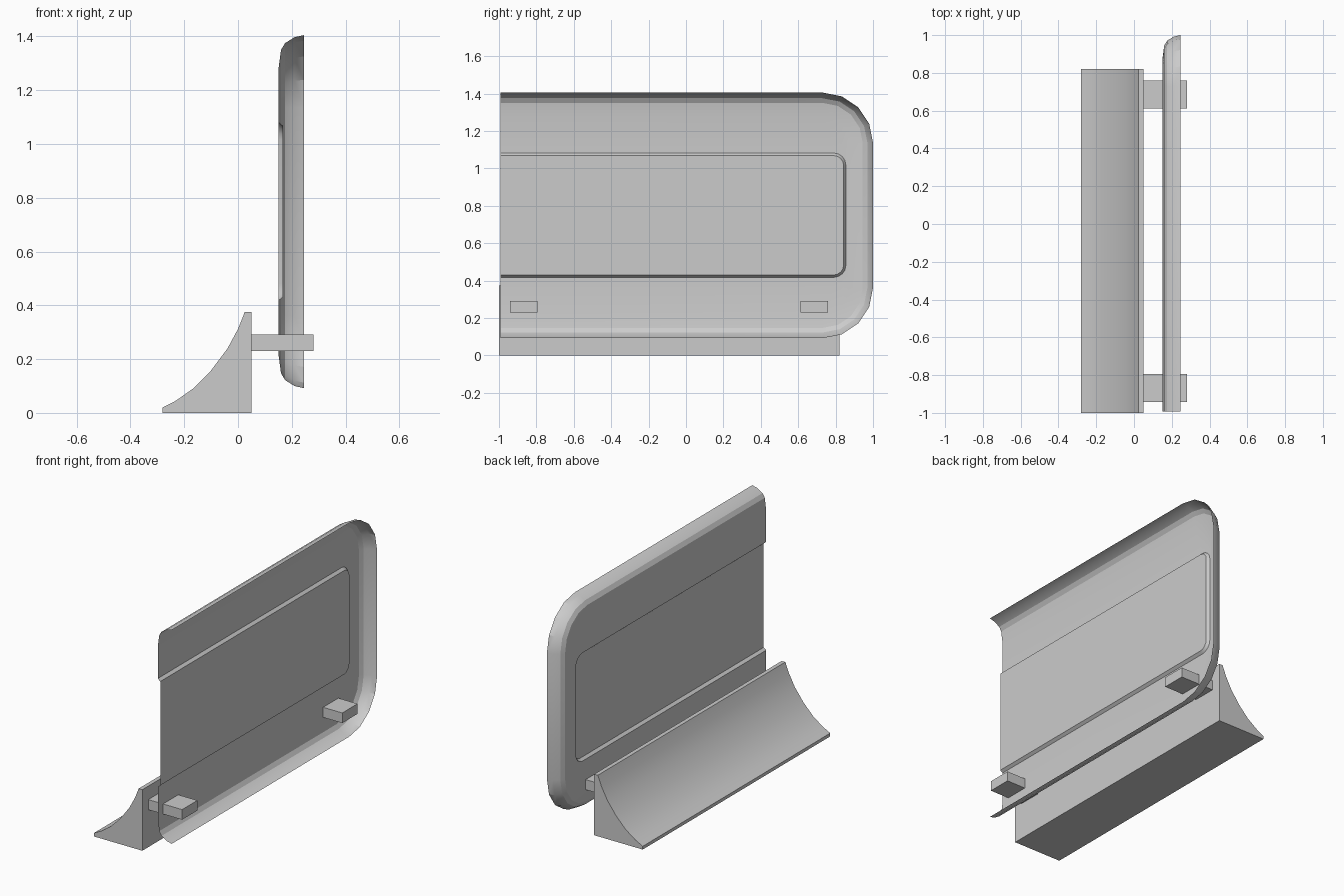
import bpy, bmesh, math

cube = bpy.data.objects.get("Cube")
if cube:
    bpy.data.objects.remove(cube, do_unlink=True)

grey = bpy.data.materials.new("light_grey")
GREY = (0.6, 0.6, 0.6, 1)
grey.diffuse_color = GREY
grey.use_nodes = True
grey.node_tree.nodes["Principled BSDF"].inputs["Base Color"].default_value = GREY


def finish(name, bm, angle):
    """Turn a bmesh into a named, shaded object."""
    mesh = bpy.data.meshes.new(name)
    bm.to_mesh(mesh)
    bm.free()
    mesh.materials.append(grey)
    obj = bpy.data.objects.new(name, mesh)
    bpy.context.collection.objects.link(obj)
    bpy.ops.object.select_all(action="DESELECT")
    obj.select_set(True)
    bpy.context.view_layer.objects.active = obj
    bpy.ops.object.shade_smooth_by_angle(angle=math.radians(angle))
    return obj


def prism(name, profile, y0, y1, angle=30):
    """Extrude an (x, z) profile along y."""
    bm = bmesh.new()
    face = bm.faces.new([bm.verts.new((x, y0, z)) for x, z in profile])
    out = bmesh.ops.extrude_face_region(bm, geom=[face])
    verts = [v for v in out["geom"] if isinstance(v, bmesh.types.BMVert)]
    bmesh.ops.translate(bm, verts=verts, vec=(0, y1 - y0, 0))
    bmesh.ops.recalc_face_normals(bm, faces=bm.faces)
    return finish(name, bm, angle)


def u_loop(bm, x, y0, y1, z0, z1, r, steps=4):
    """Open outline with two rounded corners at the back end."""
    pts = [(y0, z0)]
    for cz, start in ((z0 + r, -90), (z1 - r, 0)):
        for i in range(steps + 1):
            a = math.radians(start + 90 * i / steps)
            pts.append((y1 - r + r * math.cos(a), cz + r * math.sin(a)))
    pts.append((y0, z1))
    return [bm.verts.new((x, y, z)) for y, z in pts]


# Curved foot
prism("curved_foot", [
    (0.05, 0), (0.05, 0.375), (0.025, 0.375), (0, 0.312), (-0.04, 0.238),
    (-0.1, 0.158), (-0.165, 0.092), (-0.23, 0.046), (-0.28, 0.02), (-0.28, 0)],
    -1.0, 0.82)

# Two pegs joining the foot to the panel
for name, y in (("front_peg", -0.868), ("back_peg", 0.686)):
    prism(name, [(0.05, 0.23), (0.28, 0.23), (0.28, 0.292), (0.05, 0.292)],
          y - 0.074, y + 0.074)

# Panel shell: rounded rim, flat face, then a shallow recess
bm = bmesh.new()
Y0, Y1, Z0, Z1, R = -0.993, 1.0, 0.092, 1.405, 0.27
rim = [(0, 0.245), (0.008, 0.21), (0.03, 0.175), (0.055, 0.16), (0.13, 0.15)]
loops = [u_loop(bm, x, Y0, Y1 - d, Z0 + d, Z1 - d, R - d) for d, x in rim]
loops.append(u_loop(bm, 0.15, Y0, 0.855, 0.417, 1.082, 0.065))
loops.append(u_loop(bm, 0.167, Y0, 0.843, 0.43, 1.068, 0.053))
for a, b in zip(loops, loops[1:]):
    for i in range(len(a) - 1):
        bm.faces.new((a[i], b[i], b[i + 1], a[i + 1]))
bm.faces.new(list(reversed(loops[-1])))
bmesh.ops.recalc_face_normals(bm, faces=bm.faces)
bm.faces.ensure_lookup_table()
if bm.faces[-1].normal.x > 0:
    bmesh.ops.reverse_faces(bm, faces=bm.faces)
finish("panel_shell", bm, 20)
